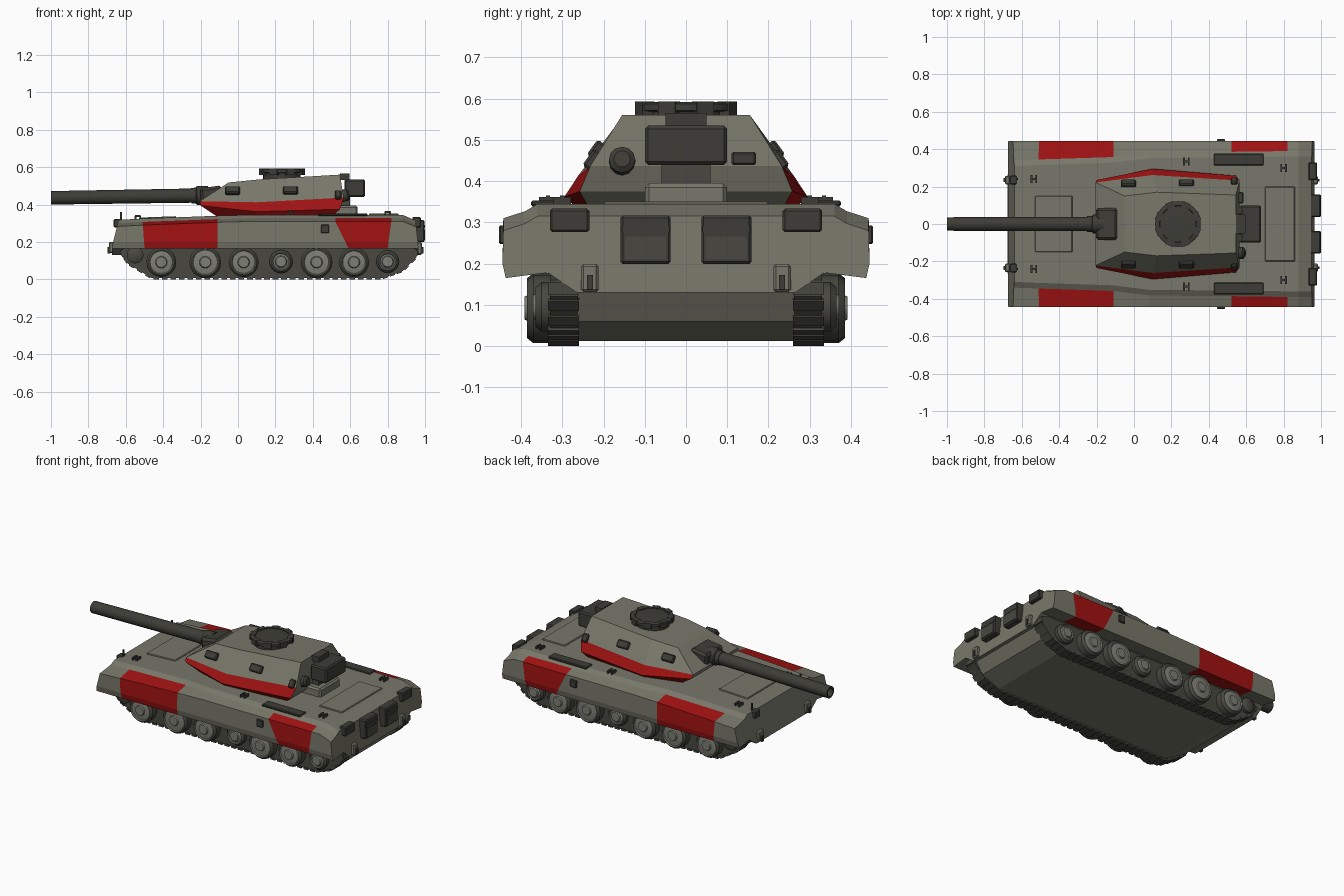
import bpy, bmesh, math
from mathutils import Vector, Matrix, Euler

if "Cube" in bpy.data.objects:
    bpy.data.objects.remove(bpy.data.objects["Cube"])


def material(name, rgb):
    m = bpy.data.materials.new(name)
    m.diffuse_color = (*rgb, 1)
    m.use_nodes = True
    m.node_tree.nodes["Principled BSDF"].inputs["Base Color"].default_value = m.diffuse_color
    return m


HULL = material("khaki grey", (0.185, 0.185, 0.145))
RED = material("panel red", (0.36, 0.006, 0.006))
DARK = material("dark gunmetal", (0.047, 0.046, 0.038))
TRACK = material("track grey", (0.065, 0.064, 0.052))
WHEEL = material("wheel grey", (0.21, 0.21, 0.18))


def finish(name, bm, mats, smooth=False):
    bmesh.ops.recalc_face_normals(bm, faces=bm.faces)
    me = bpy.data.meshes.new(name)
    bm.to_mesh(me)
    bm.free()
    for m in mats:
        me.materials.append(m)
    ob = bpy.data.objects.new(name, me)
    bpy.context.collection.objects.link(ob)
    if smooth:
        for p in me.polygons:
            p.use_smooth = True
        bpy.context.view_layer.objects.active = ob
        ob.select_set(True)
        bpy.ops.object.shade_smooth_by_angle(angle=math.radians(35))
        ob.select_set(False)
    return ob


def loft(name, halves, mats, rule=lambda i, j: 0):
    """Join rings; each ring is a +y half that is mirrored to -y."""
    bm = bmesh.new()
    rings = []
    for h in halves:
        full = list(h) + [(x, -y, z) for x, y, z in reversed(h)]
        rings.append([bm.verts.new(p) for p in full])
    n = len(rings[0])
    for i in range(len(rings) - 1):
        for j in range(n):
            k = (j + 1) % n
            f = bm.faces.new((rings[i][j], rings[i][k], rings[i + 1][k], rings[i + 1][j]))
            f.material_index = rule(i, min(j, n - 2 - j) if j < n - 1 else -1)
    bm.faces.new(rings[0])
    bm.faces.new(rings[-1])
    return finish(name, bm, mats)


def box(name, loc, size, mat, rot=(0, 0, 0), bevel=0.0):
    bm = bmesh.new()
    bmesh.ops.create_cube(bm, size=1)
    bmesh.ops.scale(bm, vec=size, verts=bm.verts)
    if bevel:
        bmesh.ops.bevel(bm, geom=bm.edges[:], offset=bevel, segments=1, affect='EDGES')
    bm.transform(Matrix.Translation(loc) @ Euler(rot).to_matrix().to_4x4())
    return finish(name, bm, [mat])


def revolve(name, loc, axis, profile, mats, idx=None, n=24):
    """Spin (radius, height) points about an axis; idx gives a material per band."""
    bm = bmesh.new()
    rings = [[bm.verts.new((r * math.cos(a), r * math.sin(a), h))
              for a in (2 * math.pi * k / n for k in range(n))] for r, h in profile]
    for i in range(len(rings) - 1):
        for k in range(n):
            q = (k + 1) % n
            f = bm.faces.new((rings[i][k], rings[i][q], rings[i + 1][q], rings[i + 1][k]))
            f.material_index = idx[i] if idx else 0
    bm.faces.new(rings[0])
    bm.faces.new(rings[-1]).material_index = idx[-1] if idx else 0
    bm.transform(Matrix.Translation(loc) @ Vector(axis).to_track_quat('Z', 'Y').to_matrix().to_4x4())
    return finish(name, bm, mats, True)


# Upper hull with side panels: stations are (x at top, x at bottom, shoulder y, deck z)
def station(xt, xb, ys, zt):
    pts = [(ys - 0.03, zt), (ys, zt - 0.018), (0.443, zt - 0.035), (0.445, 0.2),
           (0.437, 0.165), (0.335, 0.178), (0.265, 0.13)]
    return [(xb + (xt - xb) * max(0, min(1, (z - 0.17) / 0.14)), y, z) for y, z in pts]


stations = [(-0.64, -0.675, 0.34, 0.318), (-0.51, -0.5, 0.345, 0.325), (-0.11, -0.11, 0.358, 0.34),
            (0.08, 0.08, 0.382, 0.345), (0.52, 0.59, 0.386, 0.345), (0.82, 0.8, 0.39, 0.345),
            (0.88, 0.88, 0.39, 0.345), (0.95, 0.965, 0.39, 0.315)]
loft("upper_hull", [station(*s) for s in stations], [HULL, RED],
     lambda i, j: 1 if i in (1, 4) and 1 <= j <= 4 else 0)

# Lower hull tub
tub = [(-0.66, 0.17), (-0.6, 0.1), (-0.45, 0.012), (0.78, 0.012), (0.9, 0.06), (0.955, 0.15)]
loft("lower_hull", [[(x, 0.265, 0.17), (x, 0.265, z)] for x, z in tub], [HULL])

# Tracks, cleats and wheels
path = [(-0.63, 0.15), (-0.59, 0.085), (-0.46, 0.006), (0.77, 0.006), (0.88, 0.045), (0.955, 0.12), (0.955, 0.16)]
wheels = [(-0.41, 0.08), (-0.175, 0.085), (0.03, 0.08), (0.23, 0.062), (0.42, 0.085), (0.62, 0.08), (0.8, 0.06)]
for s, side in ((1, "left"), (-1, "right")):
    bm = bmesh.new()
    outline = path + [(0.9, 0.178), (-0.6, 0.178)]
    a = [bm.verts.new((x, s * 0.262, z)) for x, z in outline]
    b = [bm.verts.new((x, s * 0.33, z)) for x, z in outline]
    bm.faces.new(a)
    bm.faces.new(b)
    for k in range(len(a)):
        q = (k + 1) % len(a)
        bm.faces.new((a[k], a[q], b[q], b[k]))
    for (x0, z0), (x1, z1) in zip(path, path[1:]):
        length = math.hypot(x1 - x0, z1 - z0)
        steps = max(1, round(length / 0.045))
        for t in range(steps):
            u = (t + 0.5) / steps
            m = (Matrix.Translation((x0 + (x1 - x0) * u, s * 0.297, z0 + (z1 - z0) * u))
                 @ Matrix.Rotation(-math.atan2(z1 - z0, x1 - x0), 4, 'Y')
                 @ Matrix.Diagonal((0.03, 0.075, 0.012, 1)))
            bmesh.ops.create_cube(bm, size=1, matrix=m)
    finish(side + "_track", bm, [TRACK])
    for k, (x, r) in enumerate(wheels):
        depth = 0.385 if k not in (3, 6) else 0.365
        prof = [(r, 0), (r, depth - 0.315), (r - 0.012, depth - 0.3), (r - 0.016, depth - 0.3),
                (r - 0.02, depth - 0.306), (0.032, depth - 0.302), (0.028, depth - 0.294), (0.01, depth - 0.294)]
        revolve(f"{side}_wheel_{k + 1}", (x, s * 0.3, 0.092 if r > 0.07 else 0.095), (0, s, 0), prof,
                [TRACK, WHEEL], [0, 0, 1, 1, 1, 1, 1, 1], 20)
    revolve(side + "_idler", (-0.55, s * 0.3, 0.13), (0, s, 0), [(0.045, 0), (0.045, 0.05), (0.03, 0.06)], [TRACK], None, 16)

# Turret: base, widest belt, top of the red belt, roof
levels = [[(-0.11, 0.2, 0.335), (0.1, 0.265, 0.335), (0.5, 0.235, 0.335)],
          [(-0.2, 0.235, 0.395), (0.1, 0.295, 0.362), (0.545, 0.258, 0.375)],
          [(-0.205, 0.222, 0.418), (0.1, 0.262, 0.412), (0.565, 0.232, 0.437)],
          [(-0.05, 0.15, 0.518), (0.12, 0.17, 0.535), (0.545, 0.155, 0.56)]]
loft("turret", levels, [HULL, RED], lambda i, j: 1 if i < 2 and j in (0, 1) else 0)
box("turret_rear_foot", (0.57, 0, 0.365), (0.14, 0.2, 0.06), HULL, bevel=0.01)
box("rear_stowage_box", (0.625, 0, 0.487), (0.11, 0.2, 0.095), DARK, bevel=0.008)
box("stowage_bracket", (0.57, 0, 0.548), (0.05, 0.1, 0.035), DARK)
box("stowage_mount", (0.575, 0, 0.42), (0.05, 0.12, 0.06), TRACK)
revolve("rear_vent", (0.55, -0.155, 0.445), (1, 0, 0.2), [(0.032, 0), (0.032, 0.035), (0.02, 0.045)], [DARK], None, 12)
box("rear_vision_block", (0.56, 0.14, 0.455), (0.05, 0.06, 0.032), DARK, bevel=0.005)

# Gun, collar and mantlet
box("mantlet", (-0.14, 0, 0.445), (0.12, 0.17, 0.1), DARK, (0, math.radians(-8), 0), 0.014)
aim = Vector((-0.77, 0, -0.012))
revolve("gun_collar", (-0.16, 0, 0.449), aim,
        [(0.05, 0), (0.05, 0.06), (0.042, 0.065), (0.042, 0.09), (0.03, 0.09)], [DARK])
revolve("gun_barrel", (-0.23, 0, 0.448), aim,
        [(0.038, 0), (0.036, 0.77), (0.026, 0.77), (0.024, 0.7)], [DARK])

# Commander's hatch with raised lid and rim blocks
revolve("cupola", (0.235, 0, 0.525), (0, 0, 1),
        [(0.1, 0), (0.1, 0.043), (0.122, 0.046), (0.122, 0.062), (0.113, 0.067), (0.1, 0.067), (0.096, 0.062), (0.03, 0.065)],
        [DARK], None, 28)
for k in range(8):
    t = math.tau * (k + 0.5) / 8
    box(f"cupola_block_{k + 1}", (0.235 + 0.108 * math.cos(t), 0.108 * math.sin(t), 0.576),
        (0.032, 0.045, 0.034), DARK, (0, 0, t))

# Rear exhausts and paired fittings
tilt = math.radians(36)
for s, side in ((1, "left"), (-1, "right")):
    box(side + "_exhaust", (0.965, s * 0.098, 0.258), (0.065, 0.122, 0.118), DARK, bevel=0.006)
    box(side + "_exhaust_panel", (0.998, s * 0.098, 0.238), (0.004, 0.1, 0.055), TRACK)
    box(side + "_exhaust_lip", (0.987, s * 0.098, 0.283), (0.024, 0.115, 0.016), DARK)
    box(side + "_tail_light", (0.955, s * 0.282, 0.305), (0.045, 0.095, 0.056), DARK, bevel=0.005)
    box(side + "_rear_bracket", (0.97, s * 0.233, 0.165), (0.03, 0.042, 0.068), HULL, bevel=0.006)
    box(side + "_rear_hook", (0.985, s * 0.233, 0.155), (0.012, 0.014, 0.035), DARK)
    box(side + "_front_bracket", (-0.675, s * 0.235, 0.17), (0.03, 0.045, 0.06), HULL, bevel=0.005)
    box(side + "_front_hook", (-0.69, s * 0.235, 0.155), (0.015, 0.02, 0.035), DARK)
    box(side + "_headlight", (-0.645, s * 0.235, 0.3), (0.04, 0.05, 0.045), DARK, bevel=0.006)
    box(side + "_marker_post", (-0.625, s * 0.24, 0.335), (0.01, 0.01, 0.05), DARK)
    box(side + "_deck_grille", (0.56, s * 0.345, 0.346), (0.265, 0.062, 0.014), DARK, bevel=0.004)
    box(side + "_skirt_box", (0.465, s * 0.445, 0.27), (0.045, 0.018, 0.045), DARK, bevel=0.004)
    for k, x in enumerate((-0.03, 0.28)):
        box(f"{side}_turret_sight_{k + 1}", (x, s * 0.217, 0.475), (0.08, 0.026, 0.046), DARK, (s * tilt, 0, 0), 0.006)
    box(side + "_turret_rear_clip", (0.535, s * 0.225, 0.45), (0.035, 0.03, 0.05), DARK, (s * tilt, 0, 0), 0.006)
    # Grab handles on the deck
    for k, (x, y, z) in enumerate(((-0.535, 0.24, 0.33), (0.28, 0.335, 0.352), (0.8, 0.3, 0.352))):
        for d in (-1, 1):
            box(f"{side}_handle_{k + 1}_leg_{d}", (x + d * 0.013, s * y, z), (0.009, 0.042, 0.02), DARK)
        box(f"{side}_handle_{k + 1}_bar", (x, s * y, z + 0.008), (0.03, 0.01, 0.01), DARK)

# Driver's hatch, engine deck plate
box("driver_hatch", (-0.43, 0, 0.328), (0.2, 0.3, 0.012), HULL, (0, math.radians(-2.2), 0), 0.004)
box("engine_deck_plate", (0.78, 0, 0.346), (0.16, 0.4, 0.01), HULL, bevel=0.004)
